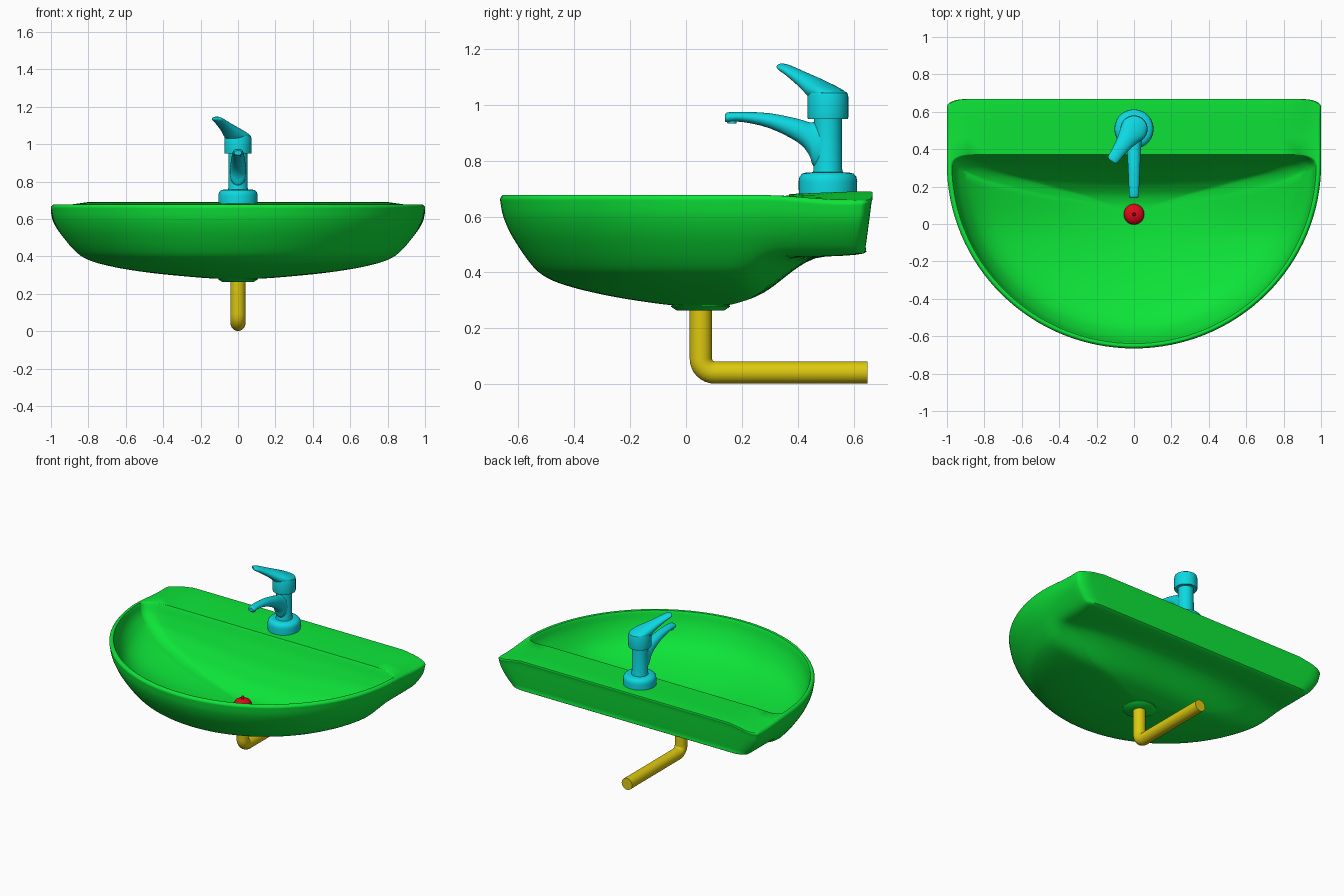
import bpy, bmesh, math
from mathutils import Vector

if "Cube" in bpy.data.objects:
    bpy.data.objects.remove(bpy.data.objects["Cube"])

def material(name, rgb):
    m = bpy.data.materials.new(name)
    m.diffuse_color = (*rgb, 1)
    m.use_nodes = True
    m.node_tree.nodes["Principled BSDF"].inputs["Base Color"].default_value = m.diffuse_color
    return m

GREEN = material("green", (0.004, 0.78, 0.04))
CYAN = material("cyan", (0.004, 0.69, 0.76))
YELLOW = material("yellow", (0.72, 0.58, 0.005))
RED = material("red", (0.74, 0.003, 0.01))

def loft(name, rings, mat, angle=40):
    """Skin equal-length closed rings and cap both ends."""
    bm = bmesh.new()
    vs = [[bm.verts.new(p) for p in r] for r in rings]
    n = len(rings[0])
    for a, b in zip(vs, vs[1:]):
        for i in range(n):
            bm.faces.new((a[i], a[(i + 1) % n], b[(i + 1) % n], b[i]))
    bm.faces.new(vs[0])
    bm.faces.new(vs[-1])
    bmesh.ops.recalc_face_normals(bm, faces=bm.faces[:])
    me = bpy.data.meshes.new(name)
    bm.to_mesh(me)
    bm.free()
    ob = bpy.data.objects.new(name, me)
    bpy.context.collection.objects.link(ob)
    me.materials.append(mat)
    bpy.ops.object.select_all(action='DESELECT')
    ob.select_set(True)
    bpy.context.view_layer.objects.active = ob
    bpy.ops.object.shade_smooth_by_angle(angle=math.radians(angle))
    return ob

def ellipse(centre, u, v, n=32):
    return [centre + u * math.cos(2 * math.pi * i / n) + v * math.sin(2 * math.pi * i / n)
            for i in range(n)]

def lathe(name, y, profile, mat):
    return loft(name, [ellipse(Vector((0, y, z)), Vector((r, 0, 0)), Vector((0, r, 0)), 40)
                       for r, z in profile], mat)

def refine(pts, steps=3):
    """Catmull-Rom interpolation through the points."""
    p = [Vector(q) for q in pts]
    p = [p[0] * 2 - p[1]] + p + [p[-1] * 2 - p[-2]]
    out = []
    for a, b, c, d in zip(p, p[1:], p[2:], p[3:]):
        for k in range(steps):
            t = k / steps
            out.append(0.5 * (2 * b + (c - a) * t + (2 * a - 5 * b + 4 * c - d) * t * t
                              + (3 * b - a - 3 * c + d) * t ** 3))
    return out + [p[-2]]

def smooth(t):
    t = min(1, max(0, t))
    return t * t * (3 - 2 * t)

# Basin: D-shaped rings given by half width, height and back y
def d_ring(half, z, back, outer):
    rx, ry = 0.1 * half, min(0.04 if outer else 0.05, half * 0.1)
    y0 = min(0.32, back - ry)
    mid = 0.05 + 0.27 * half ** 2
    depth = y0 - mid + half * (0.665 + mid)
    right = [(half * i / 10 * 0.9, back) for i in range(10)]
    for i in range(7):
        a = math.pi / 2 * (1 - i / 6)
        right.append((half - rx + rx * math.cos(a), back - ry + ry * math.sin(a)))
    right += [(half, back - ry + (y0 - back + ry) * i / 7) for i in range(1, 7)]
    right += [(half * math.cos(math.pi / 2 * i / 32), y0 - depth * math.sin(math.pi / 2 * i / 32))
              for i in range(33)]
    ring = []
    for x, y in right + [(-x, y) for x, y in right[-2:0:-1]]:
        h, ax = z, abs(x)
        if outer:  # underside steps up to the wall-mounting ledge
            ledge = 0.2 + 0.255 * smooth((y - 0.1 + 0.2 * ax ** 3) / 0.4)
            h = (z ** 16 + ledge ** 16) ** (1 / 16)
        else:  # bowl floor rises towards its two back corners
            lift = 0.05 * smooth((y + 0.1) / 0.4) * smooth(ax / 0.8) * smooth((0.66 - z) / 0.2)
            h += lift
            y += 0.6 * lift
        top = smooth((z - 0.5) / 0.15)
        h += 0.04 * max(0, y - 0.3) * top
        h -= 0.03 * smooth((ax - 0.8) / 0.2) * smooth((y - 0.25) / 0.35) * top
        ring.append((x, y, h))
    return ring

outside = [(.03, .28, .08), (.15, .283, .15), (.3, .295, .2), (.45, .31, .25), (.58, .327, .3),
           (.7, .348, .36), (.79, .372, .43), (.85, .402, .54), (.89, .44, .637),
           (.925, .484, .643), (.962, .54, .65), (.989, .6, .658), (.999, .65, .664), (1, .665, .668),
           (.994, .674, .667)]
deck = [(.991, .677, .64), (.988, .678, .56), (.985, .678, .46)]
inside = [(.98, .678, .372), (.97, .67, .367), (.953, .615, .345), (.92, .555, .315), (.87, .497, .285),
          (.78, .445, .25), (.62, .398, .215), (.45, .366, .18), (.3, .346, .15), (.15, .333, .11),
          (.03, .33, .07)]
loft("basin", [d_ring(*q, True) for q in refine(outside) + deck]
     + [d_ring(*q, False) for q in refine(inside)], GREEN)

# Drain flange and plug
lathe("drain_flange", 0.052, [(.06, .3), (.09, .287), (.106, .281), (.106, .278), (.085, .264)], GREEN)
lathe("drain_plug", 0.052, [(.055, .325), (.055, .34), (.048, .355), (.03, .366), (.009, .37),
                            (.009, .382), (.005, .387)], RED)

# Drain pipe with a bend towards the wall
X = Vector((1, 0, 0))
path = [(.053, .29, 0)]
for i in range(9):
    a = math.pi / 2 * i / 8
    path.append((.103 - .05 * math.cos(a), .092 - .05 * math.sin(a), a))
path.append((.65, .042, math.pi / 2))
loft("drain_pipe", [ellipse(Vector((0, y, z)), X * .04, Vector((0, math.cos(a), math.sin(a))) * .04)
                    for y, z, a in path], YELLOW)

# Tap base, stem and handle hub
TAP_Y = .508
lathe("tap_base", TAP_Y, [(.104, .675), (.105, .725), (.102, .742), (.092, .754), (.075, .758), (.05, .759)], CYAN)
lathe("tap_stem", TAP_Y, [(.056, .75), (.051, .77), (.05, .96)], CYAN)
lathe("handle_hub", TAP_Y, [(.072, .95), (.073, .955), (.073, 1.03), (.069, 1.043), (.055, 1.052)], CYAN)

# Spout: y, z, half width, half height
spout = [(.49, .85, .045, .09), (.455, .86, .043, .078), (.44, .88, .041, .058), (.4, .908, .038, .042),
         (.3, .943, .032, .027), (.2, .957, .028, .018), (.15, .955, .026, .018), (.139, .954, .02, .012)]
loft("spout", [ellipse(Vector((0, y, z)), X * w, Vector((0, 0, h))) for y, z, w, h in refine(spout)], CYAN)
lathe("spout_outlet", .165, [(.016, .95), (.016, .933)], CYAN)

# Lever, swung to one side: distance, z, half width, half height
d = Vector((-.57, -.82, 0))
w_dir = Vector((.82, -.57, 0))
lever = [(-.064, 1.036, .03, .01), (-.04, 1.038, .056, .02), (0, 1.044, .07, .032), (.05, 1.056, .058, .042),
         (.11, 1.09, .042, .03), (.17, 1.122, .034, .02), (.2, 1.134, .03, .014), (.21, 1.137, .02, .008)]
loft("handle_lever", [ellipse(Vector((0, TAP_Y, z)) + d * s, w_dir * w, Vector((0, 0, h)))
                      for s, z, w, h in refine(lever)], CYAN)
